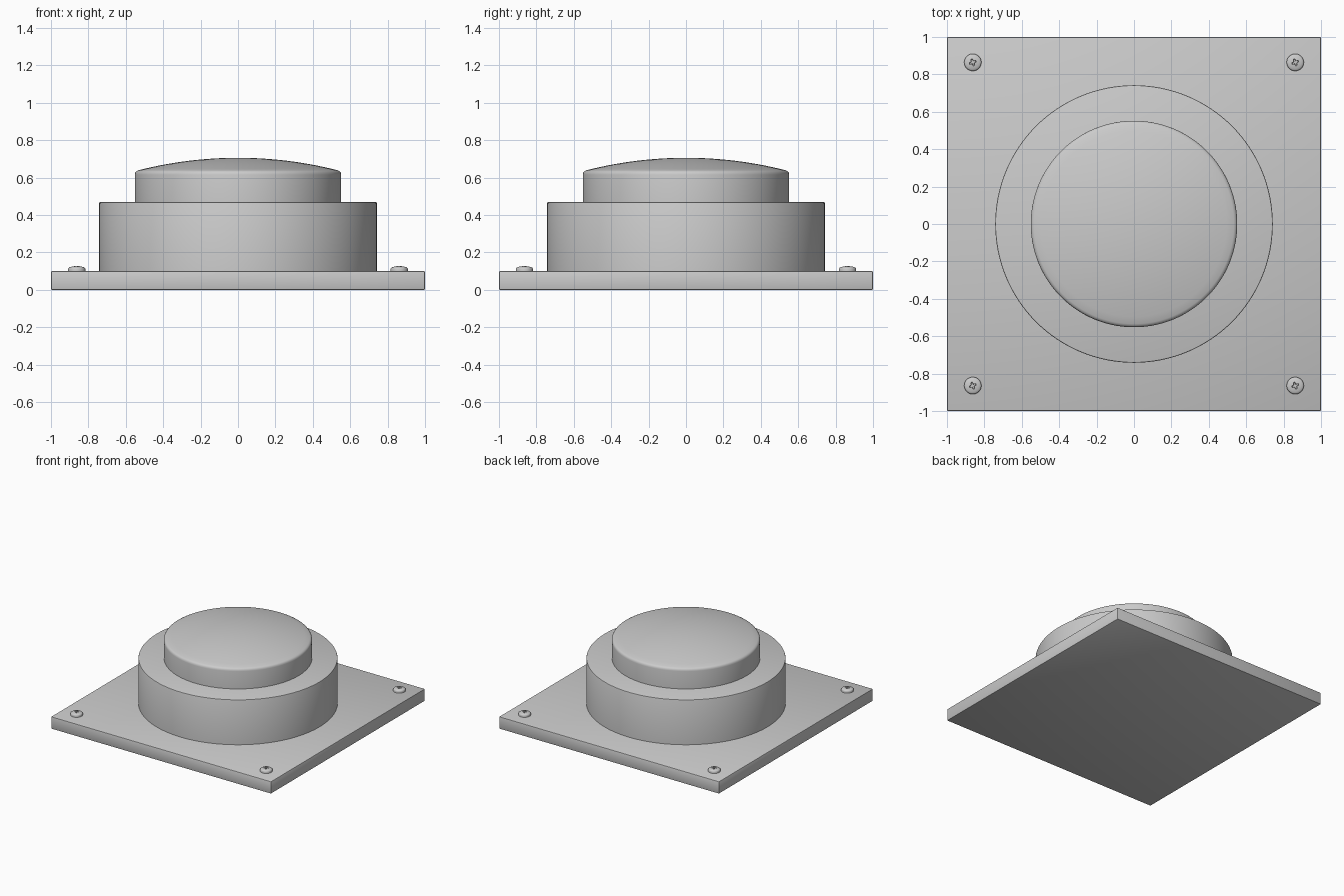
import bpy, bmesh, math
from mathutils import Matrix, Vector

if "Cube" in bpy.data.objects:
    bpy.data.objects.remove(bpy.data.objects["Cube"])


def finish(bm, name, angle=35):
    bmesh.ops.remove_doubles(bm, verts=bm.verts, dist=1e-5)
    bmesh.ops.recalc_face_normals(bm, faces=bm.faces)
    mesh = bpy.data.meshes.new(name)
    bm.to_mesh(mesh)
    bm.free()
    obj = bpy.data.objects.new(name, mesh)
    bpy.context.collection.objects.link(obj)
    smooth(obj, angle)
    return obj


def smooth(obj, angle=35):
    bpy.ops.object.select_all(action='DESELECT')
    obj.select_set(True)
    bpy.context.view_layer.objects.active = obj
    bpy.ops.object.shade_smooth_by_angle(angle=math.radians(angle))


def lathe(name, profile, steps):
    """Revolve an (r, z) profile around the z axis."""
    bm = bmesh.new()
    vs = [bm.verts.new((r, 0, z)) for r, z in profile]
    edges = [bm.edges.new(p) for p in zip(vs, vs[1:])]
    bmesh.ops.spin(bm, geom=vs + edges, cent=(0, 0, 0), axis=(0, 0, 1),
                   angle=math.tau, steps=steps)
    return finish(bm, name)


def dome(r, z_edge, z_top, n):
    """Points of a shallow spherical cap from its rim to the axis."""
    h = z_top - z_edge
    R = (r * r + h * h) / (2 * h)
    a = math.asin(r / R)
    return [(R * math.sin(a * (1 - i / n)), z_top - R + R * math.cos(a * (1 - i / n)))
            for i in range(n + 1)]


# square base plate
bm = bmesh.new()
bmesh.ops.create_cube(bm, size=1, matrix=Matrix.Translation((0, 0, 0.05)) @ Matrix.Diagonal((2, 2, 0.1, 1)))
bmesh.ops.bevel(bm, geom=bm.edges[:], offset=0.006, segments=2, profile=0.5, affect='EDGES')
finish(bm, "base_plate")

# round housing collar
lathe("housing_collar", [(0, 0.095), (0.742, 0.095), (0.742, 0.463), (0.74, 0.468),
                         (0.735, 0.47), (0, 0.47)], 128)

# domed push button
lathe("push_button", [(0, 0.465), (0.552, 0.465), (0.552, 0.615), (0.55, 0.626),
                      (0.544, 0.634)] + dome(0.534, 0.639, 0.706, 14), 128)

# cross shaped driver recess, tapering downwards
bm = bmesh.new()
outline = []
for k in range(4):
    for x, y in ((0.022, -0.005), (0.022, 0.005), (0.007, 0.007)):
        outline.append(Matrix.Rotation(k * math.pi / 2 + 0.35, 3, 'Z') @ Vector((x, y, 0.14)))
face = bm.faces.new([bm.verts.new(p) for p in outline])
ext = bmesh.ops.extrude_face_region(bm, geom=[face])
for v in [g for g in ext["geom"] if isinstance(g, bmesh.types.BMVert)]:
    v.co = (v.co.x * 0.7, v.co.y * 0.7, 0.11)
cutter = finish(bm, "recess_cutter")
cutter.hide_render = True

# screw head, repeated in the four corners
screw = lathe("screw_1", [(0, 0.095), (0.046, 0.095), (0.046, 0.112), (0.044, 0.117)]
              + dome(0.04, 0.12, 0.127, 5), 32)
cut = screw.modifiers.new("recess", 'BOOLEAN')
cut.object = cutter
cut.operation = 'DIFFERENCE'
cut.solver = 'EXACT'
mesh = bpy.data.meshes.new_from_object(screw.evaluated_get(bpy.context.evaluated_depsgraph_get()))
screw.modifiers.clear()
screw.data = mesh
smooth(screw)
bpy.data.objects.remove(cutter)

corners = [(-1, -1), (1, -1), (1, 1), (-1, 1)]
for i, (sx, sy) in enumerate(corners):
    obj = screw
    if i:
        obj = screw.copy()
        obj.name = f"screw_{i + 1}"
        bpy.context.collection.objects.link(obj)
    obj.location = (sx * 0.862, sy * 0.864, 0)
